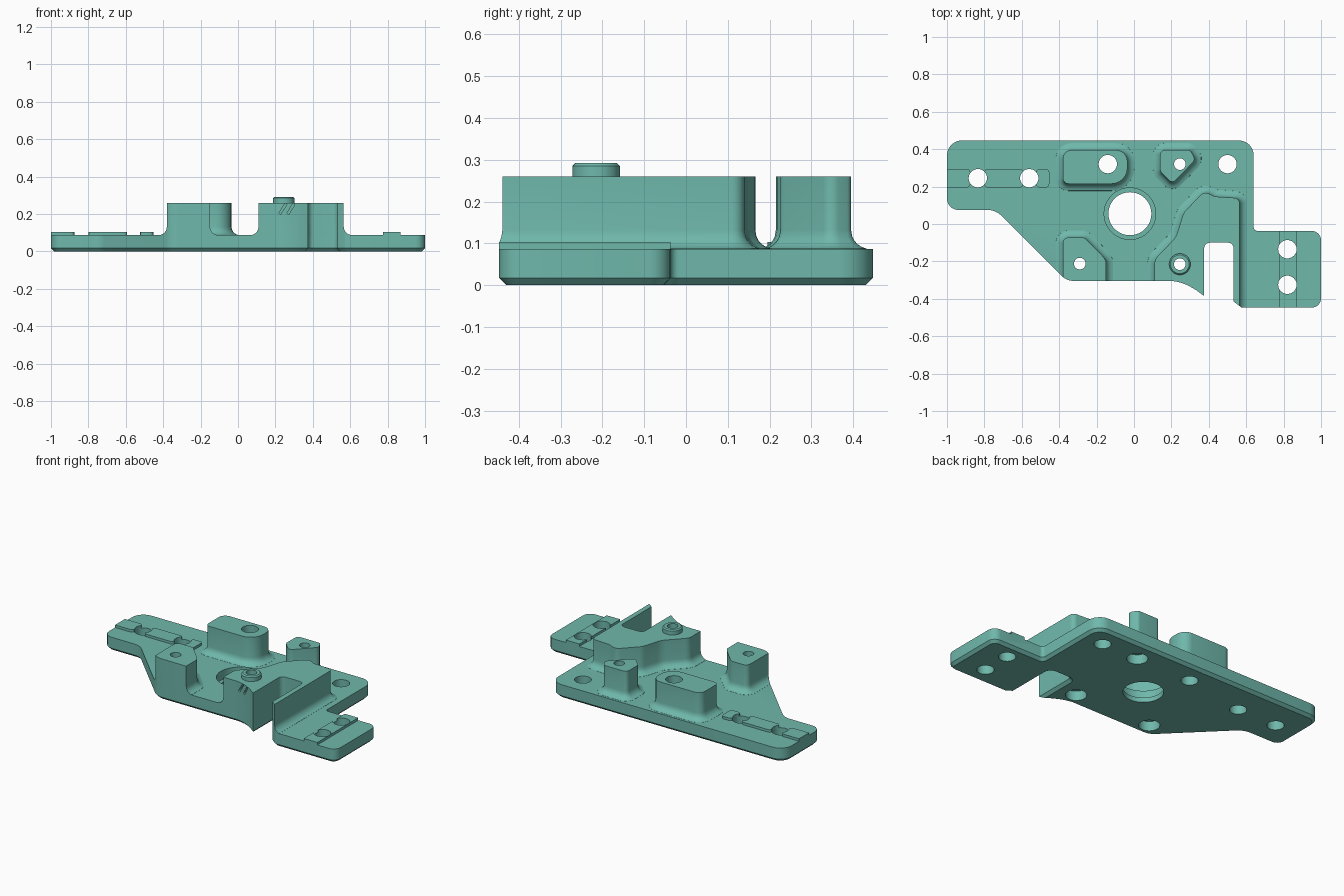
import bpy, bmesh, math
from mathutils import Vector

if "Cube" in bpy.data.objects:
    bpy.data.objects.remove(bpy.data.objects["Cube"])

teal = bpy.data.materials.new("teal plastic")
teal.diffuse_color = (0.16, 0.48, 0.41, 1)
teal.use_nodes = True
teal.node_tree.nodes["Principled BSDF"].inputs["Base Color"].default_value = teal.diffuse_color
PLATE_TOP = 0.087


def rounded(points, seg=6):
    """Counter-clockwise outline from (x, y, corner radius) points."""
    out, n = [], len(points)
    for i, (x, y, r) in enumerate(points):
        p = Vector((x, y))
        if r == 0:
            out.append(p)
            continue
        a = (Vector(points[i - 1][:2]) - p).normalized()
        b = (Vector(points[(i + 1) % n][:2]) - p).normalized()
        half = a.angle(b) / 2
        start, end = p + a * r / math.tan(half), p + b * r / math.tan(half)
        c = p + (a + b).normalized() * r / math.sin(half)
        a0 = math.atan2(*(start - c).yx)
        turn = math.atan2(*(end - c).yx) - a0
        turn = (turn + math.pi) % (2 * math.pi) - math.pi
        for k in range(seg + 1):
            t = a0 + turn * k / seg
            out.append(c + r * Vector((math.cos(t), math.sin(t))))
    return out


def offset(outline, d):
    res, n = [], len(outline)
    for i, p in enumerate(outline):
        e1 = (p - outline[i - 1]).normalized()
        e2 = (outline[(i + 1) % n] - p).normalized()
        n1, n2 = Vector((e1.y, -e1.x)), Vector((e2.y, -e2.x))
        res.append(p + (n1 + n2) * d / (1 + n1.dot(n2)))
    return res


def solid(name, outline, levels):
    """Stack the outline at (z, offset) levels and cap both ends."""
    bm = bmesh.new()
    rings = [[bm.verts.new((p.x, p.y, z)) for p in offset(outline, d)] for z, d in levels]
    n = len(outline)
    for lo, hi in zip(rings, rings[1:]):
        for i in range(n):
            j = (i + 1) % n
            bm.faces.new((lo[i], lo[j], hi[j], hi[i]))
    bm.faces.new(rings[0][::-1])
    bm.faces.new(rings[-1])
    me = bpy.data.meshes.new(name)
    bm.to_mesh(me)
    bm.free()
    me.materials.append(teal)
    ob = bpy.data.objects.new(name, me)
    bpy.context.collection.objects.link(ob)
    return ob


def cylinder(name, x, y, r, z0, z1, seg=40):
    ring = [Vector((x + r * math.cos(t), y + r * math.sin(t)))
            for t in (2 * math.pi * i / seg for i in range(seg))]
    return solid(name, ring, [(z0, 0), (z1, 0)])


def boolean(ob, other, op, remove=True):
    m = ob.modifiers.new(op, 'BOOLEAN')
    m.operation, m.solver, m.object = op, 'EXACT', other
    bpy.context.view_layer.objects.active = ob
    bpy.ops.object.modifier_apply(modifier=m.name)
    if remove:
        bpy.data.objects.remove(other)


# Base plate with a chamfered lower edge and a slot at the front
arc = [(0.375 - 0.175 * math.sin(t), -0.385 + 0.08 * (1 - (1 - math.sin(t)) ** 1.8), 0)
       for t in (math.pi / 2 * k / 6 for k in range(7))]
outline = rounded([
    (-1, 0.447, 0.08), (-1, 0.075, 0.06), (-0.74, 0.075, 0.1), (-0.36, -0.305, 0.1),
    *arc[::-1], (0.375, -0.10, 0.03), (0.533, -0.10, 0.03), (0.533, -0.415, 0),
    (0.575, -0.447, 0.02), (1, -0.447, 0.05), (1, -0.037, 0.05),
    (0.64, -0.037, 0.02), (0.64, 0.447, 0.08)])
plate = solid("mounting_plate", outline, [(0, -0.017), (0.017, 0), (PLATE_TOP, 0)])
clip = solid("clip_volume", outline, [(0.03, 0), (0.6, 0)])

# Raised posts with a concave fillet around the foot
R = 0.045
skirt = [(0.06, R)] + [(PLATE_TOP + R * (1 - math.cos(t)), R * (1 - math.sin(t)))
                       for t in (math.radians(a) for a in (10, 25, 40, 55, 70, 90))] + [(0.26, 0)]
posts = {
    "long_post": [(-0.38, 0.215, 0.03), (-0.035, 0.215, 0.085), (-0.035, 0.395, 0.06),
                  (-0.38, 0.395, 0.045)],
    "triangle_post": [(0.14, 0.395, 0.025), (0.14, 0.28, 0.03), (0.205, 0.215, 0.025),
                      (0.33, 0.345, 0.03), (0.30, 0.395, 0.02)],
    "corner_post": [(-0.38, -0.40, 0), (-0.15, -0.40, 0), (-0.15, -0.19, 0.05),
                    (-0.265, -0.072, 0.04), (-0.38, -0.072, 0.03)],
    "slot_block": [(0.11, -0.55, 0), (0.565, -0.55, 0), (0.565, 0.138, 0.03),
                   (0.43, 0.147, 0.06), (0.375, 0.175, 0.04), (0.265, 0.06, 0.08),
                   (0.225, -0.07, 0.12), (0.11, -0.19, 0.06)],
}
parts = [solid(k, rounded(v), skirt) for k, v in posts.items()]

# Low alignment ribs
for x0, x1, y0, y1 in [(-1.05, -0.875, 0.195, 0.295), (-0.8, -0.592, 0.195, 0.295),
                       (-0.523, -0.453, 0.195, 0.295), (0.775, 0.87, -0.5, 0.0)]:
    r = 0.018
    parts.append(solid("rib", rounded([(x0, y0, r), (x1, y0, r), (x1, y1, r), (x0, y1, r)], 3),
                       [(0.05, 0), (0.103, 0)]))
for p in parts:
    boolean(p, clip, 'INTERSECT', remove=False)
    boolean(plate, p, 'UNION')
bpy.data.objects.remove(clip)

# Raised collar on the block
ring = [Vector((0.245 + 0.057 * math.cos(t), -0.215 + 0.057 * math.sin(t)))
        for t in (2 * math.pi * i / 40 for i in range(40))]
boolean(plate, solid("collar", ring, [(0.2, 0), (0.285, 0), (0.292, -0.007)]), 'UNION')

# Through holes, counterbores and the stepped centre bore
bores = [(x, y, 0.049, -1, 1) for x, y in
         [(-0.835, 0.245), (-0.56, 0.245), (-0.14, 0.32), (0.5, 0.32),
          (0.82, -0.135), (0.82, -0.325)]]
for x, y in [(0.245, 0.32), (0.245, -0.215), (-0.29, -0.212)]:
    bores += [(x, y, 0.031, -1, 1), (x, y, 0.06, -1, 0.06)]
bores += [(-0.022, 0.055, 0.115, -1, 1), (-0.022, 0.055, 0.138, 0.03, 1)]
for b in bores:
    boolean(plate, cylinder("bore", *b), 'DIFFERENCE')

# Small slanted grooves on the block's front
for x in (0.225, 0.268):
    bpy.ops.mesh.primitive_cube_add(size=1, location=(x + 0.015, -0.31, 0.228))
    g = bpy.context.object
    g.scale, g.rotation_euler = (0.012, 0.05, 0.065), (0, math.radians(32), 0)
    boolean(plate, g, 'DIFFERENCE')

bpy.ops.object.select_all(action='DESELECT')
plate.select_set(True)
bpy.context.view_layer.objects.active = plate
plate.data.materials.clear()
plate.data.materials.append(teal)
for f in plate.data.polygons:
    f.material_index = 0
bpy.ops.object.shade_smooth_by_angle(angle=math.radians(30))
